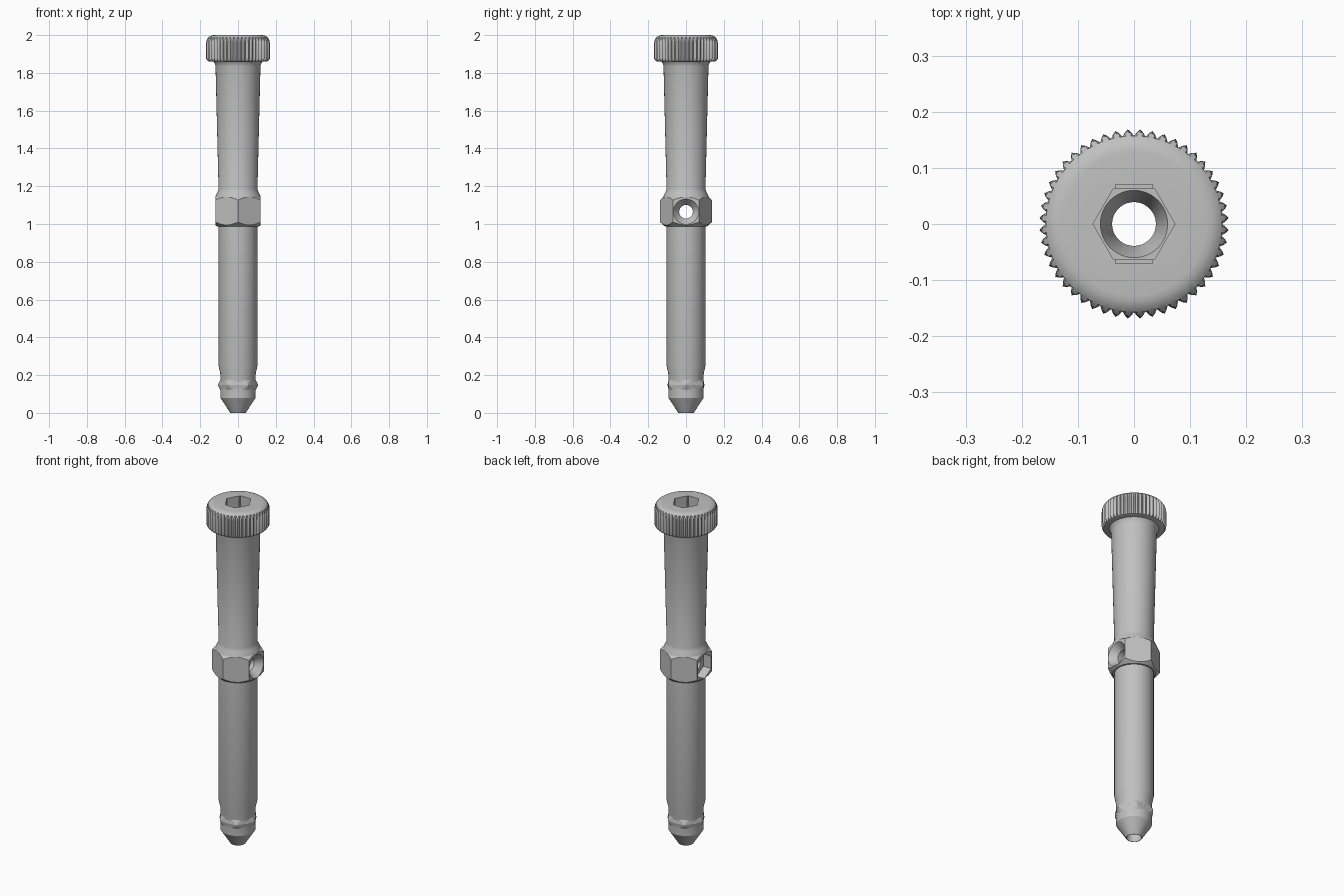
import bpy, bmesh, math
from mathutils import Matrix

if "Cube" in bpy.data.objects:
    bpy.data.objects.remove(bpy.data.objects["Cube"])

steel = bpy.data.materials.new("grey_steel")
STEEL_COLOUR = (0.53, 0.53, 0.53, 1)
steel.diffuse_color = STEEL_COLOUR
steel.use_nodes = True
steel.node_tree.nodes["Principled BSDF"].inputs["Base Color"].default_value = STEEL_COLOUR


def lathe(name, profile, sides=64, phase=0.0, matrix=Matrix(), limit=None):
    """Solid of revolution with capped ends; limit(i) caps the radius per side."""
    bm = bmesh.new()
    rings = []
    for r, z in profile:
        ring = []
        for i in range(sides):
            a = phase + math.tau * i / sides
            rr = min(r, limit(i)) if limit else r
            ring.append(bm.verts.new((rr * math.cos(a), rr * math.sin(a), z)))
        rings.append(ring)
    for low, high in zip(rings, rings[1:]):
        for i in range(sides):
            j = (i + 1) % sides
            bm.faces.new((low[i], low[j], high[j], high[i]))
    bm.faces.new(rings[0][::-1])
    bm.faces.new(rings[-1])
    bm.transform(matrix)
    bmesh.ops.recalc_face_normals(bm, faces=bm.faces[:])
    mesh = bpy.data.meshes.new(name)
    bm.to_mesh(mesh)
    bm.free()
    obj = bpy.data.objects.new(name, mesh)
    bpy.context.collection.objects.link(obj)
    obj.hide_render = True
    return obj


def boolean(obj, cutters, operation="DIFFERENCE"):
    for cutter in cutters:
        mod = obj.modifiers.new("cut", "BOOLEAN")
        mod.operation = operation
        mod.solver = "EXACT"
        mod.object = cutter
    bpy.context.view_layer.update()
    deps = bpy.context.evaluated_depsgraph_get()
    result = bpy.data.meshes.new_from_object(obj.evaluated_get(deps))
    obj.modifiers.clear()
    obj.data = result


def finish(obj, angle=32):
    mesh = obj.data
    mesh.materials.clear()
    mesh.materials.append(steel)
    for p in mesh.polygons:
        p.material_index = 0
        p.use_smooth = angle > 0
    if angle:
        mesh.set_sharp_from_angle(angle=math.radians(angle))
    obj.hide_render = False


# Cutters: long bore, hex key socket, drive slot, cross hole and nut pocket
bore = lathe("bore_cutter", [(0.039, -0.1), (0.039, 2.1)], 48)
socket = lathe("socket_cutter", [(0.073, 1.92), (0.073, 2.1)], 6)
funnel = lathe("funnel_cutter", [(0.036, 1.86), (0.062, 1.925)], 48)
slot = lathe("slot_cutter", [(0.0495, 1.93), (0.0495, 2.1)], 4, math.pi / 4,
             Matrix.Diagonal((0.95, 2.0, 1, 1)))
sideways = Matrix.Translation((0, 0, 1.065)) @ Matrix.Rotation(math.pi / 2, 4, "Y")
cross = lathe("cross_hole_cutter",
              [(0.036, -0.2), (0.036, 0.08), (0.067, 0.12), (0.071, 0.125)], 48, 0, sideways)
pocket = lathe("nut_pocket_cutter", [(0.071, -0.2), (0.071, -0.07)], 6, 0, sideways)

# Knurled head with rounded top rim
TEETH = 48
fillet = [(0.128 + 0.041 * math.cos(math.radians(a)), 1.959 + 0.041 * math.sin(math.radians(a)))
          for a in range(0, 91, 15)]
head = lathe("knurled_head", [(0.152, 1.86), (0.16, 1.863), (0.169, 1.875)] + fillet, TEETH * 4,
             limit=lambda i: (0.157, 0.164, 0.17, 0.164)[i % 4])
boolean(head, [socket, slot, funnel, bore])
finish(head, 28)

# Tapered upper shaft, flared at both ends
upper = lathe("upper_shaft", [(0.12, 1.143), (0.116, 1.155), (0.108, 1.17), (0.103, 1.185),
                              (0.119, 1.835), (0.122, 1.848), (0.13, 1.86)])
boolean(upper, [bore])
finish(upper)

# Hexagonal collar with chamfered corners
collar = lathe("hex_collar", [(0.112, 0.988), (0.14, 1.012), (0.14, 1.125), (0.12, 1.143)])
hexagon = lathe("hexagon_cutter", [(0.1386, 0.9), (0.1386, 1.2)], 6, math.pi / 6)
boolean(collar, [hexagon], "INTERSECT")
boolean(collar, [bore, cross, pocket])
finish(collar, 25)

# Lower shaft with tapered hollow tip
lower = lathe("lower_shaft", [(0.041, 0), (0.093, 0.08), (0.094, 0.21), (0.103, 0.25),
                              (0.103, 0.988)])
boolean(lower, [bore])
finish(lower)

# Ring of six pointed detent bumps
for k in range(6):
    turn = (Matrix.Rotation(k * math.pi / 3, 4, "Z") @ Matrix.Translation((0, 0, 0.148))
            @ Matrix.Rotation(math.pi / 2, 4, "Y"))
    bump = lathe(f"detent_bump_{k + 1}", [(0.06, 0.078), (0.002, 0.106)], 8, 0, turn)
    finish(bump, 0)

for cutter in (bore, socket, funnel, slot, cross, pocket, hexagon):
    bpy.data.objects.remove(cutter)
